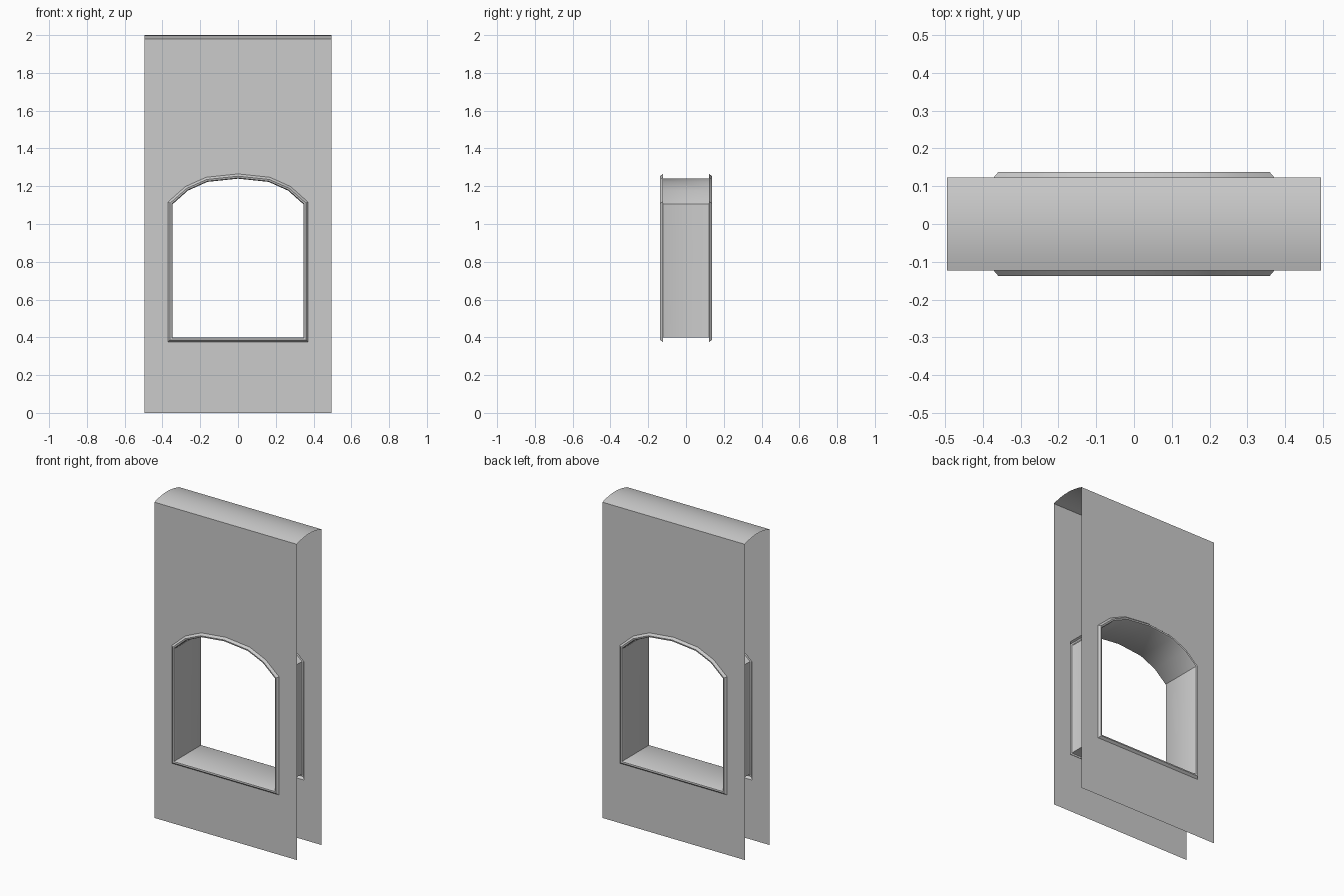
import bpy, math
from mathutils import Vector

if "Cube" in bpy.data.objects:
    bpy.data.objects.remove(bpy.data.objects["Cube"])

W, D, EAVE, TOP = 0.494, 0.123, 1.98, 2.0   # half width, half depth, cap heights


def make(name, verts, faces, smooth=None):
    me = bpy.data.meshes.new(name)
    me.from_pydata([tuple(v) for v in verts], [], faces)
    me.update()
    ob = bpy.data.objects.new(name, me)
    bpy.context.collection.objects.link(ob)
    if smooth:
        bpy.ops.object.select_all(action='DESELECT')
        ob.select_set(True)
        bpy.context.view_layer.objects.active = ob
        bpy.ops.object.shade_smooth_by_angle(angle=math.radians(smooth))
    return ob


def loft(name, rows, closed, smooth):
    n = len(rows[0])
    verts = [v for r in rows for v in r]
    faces = []
    for k in range(len(rows) - 1):
        for i in range(n if closed else n - 1):
            j = (i + 1) % n
            faces.append((k * n + i, k * n + j, (k + 1) * n + j, (k + 1) * n + i))
    return make(name, verts, faces, smooth)


# window outline, counter-clockwise seen from the front
right = [(0.346, 0.40), (0.346, 1.105), (0.265, 1.177), (0.162, 1.223)]
outline = [Vector(p) for p in
           [(0, 0.40)] + right + [(0, 1.240)] + [(-x, z) for x, z in reversed(right)]]


def offset(d):
    # mitred outward offset of the outline
    out = []
    n = len(outline)
    for i, p in enumerate(outline):
        a = (p - outline[i - 1]).normalized()
        b = (outline[(i + 1) % n] - p).normalized()
        na, nb = Vector((a.y, -a.x)), Vector((b.y, -b.x))
        m = (na + nb).normalized()
        out.append(p + m * (d / m.dot(na)))
    return out


# front and back wall panels, each made of two mirrored halves around the window
EDGE = 0.025
hole = offset(EDGE)
half = [(0, 0), (W, 0), (W, EAVE), (0, EAVE)] + [tuple(p) for p in reversed(hole[:6])]
n = len(half)
for name, y in (("front_wall", -D), ("back_wall", D)):
    verts = [(x, y, z) for x, z in half] + [(-x, y, z) for x, z in half]
    faces = [list(range(n)), list(range(2 * n - 1, n - 1, -1))]
    if y > 0:
        faces = [f[::-1] for f in faces]
    make(name, verts, faces)

# window reveal with a small raised bead at both faces
bead = [(EDGE, D), (0.013, 0.137), (0.004, 0.135), (0, 0.126)]
sections = [(o, -y) for o, y in bead] + [(o, y) for o, y in reversed(bead)]
loft("window_reveal",
     [[(p.x, y, p.y) for p in offset(o)] for o, y in sections], True, 35)

# gently arched cap along the top
SEG = 8
rows = []
for i in range(SEG + 1):
    t = -1 + 2 * i / SEG
    z = EAVE + (TOP - EAVE) * (1 - t * t)
    rows.append([(-W, D * t, z), (W, D * t, z)])
loft("top_cap", rows, False, 40)
